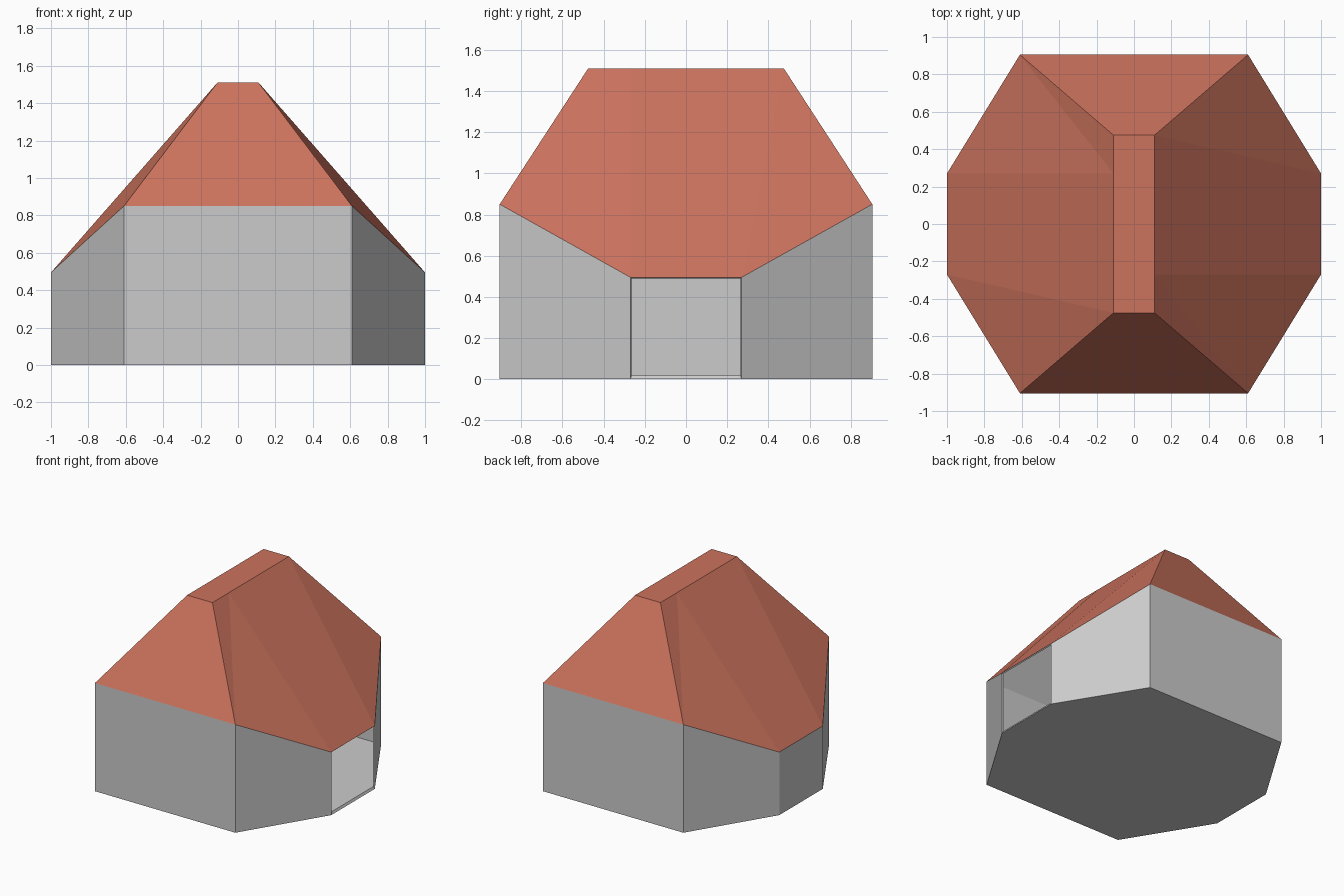
import bpy

if "Cube" in bpy.data.objects:
    bpy.data.objects.remove(bpy.data.objects["Cube"])

# Eave outline: (x, y, eave height), counter-clockwise from the front right corner
quarter = [(0.61, -0.905, 0.85), (1.0, -0.27, 0.495)]
right = quarter + [(x, -y, z) for x, y, z in reversed(quarter)]
eave = right + [(-x, -y, z) for x, y, z in right]
ground = [(x, y, 0) for x, y, z in eave]
n = len(eave)

# Ridge outline: the eave octagon squeezed into a narrow strip
ridge_right = [(0.11, y, 1.51) for y in (-0.475, -0.27, 0.27, 0.475)]
ridge = ridge_right + [(-x, -y, z) for x, y, z in ridge_right]


def make_shell(name, verts, faces, thickness, mats=()):
    """Thin shell whose thickness grows inward."""
    mesh = bpy.data.meshes.new(name)
    mesh.from_pydata(verts, [], faces)
    for m in mats:
        mesh.materials.append(m)
    obj = bpy.data.objects.new(name, mesh)
    bpy.context.collection.objects.link(obj)
    mod = obj.modifiers.new("thickness", 'SOLIDIFY')
    mod.thickness = thickness
    mod.offset = -1
    mod.use_even_offset = True
    if mats:
        mod.material_offset = 1      # plain grey underside
        mod.material_offset_rim = 1
    return obj


# Walls and floor, with the right side (+x) left open as a doorway
door_side = 1
walls = [(i, (i + 1) % n, (i + 1) % n + n, i + n)
         for i in range(n) if i != door_side]
floor = tuple(reversed(range(n)))
make_shell("walls_and_floor", ground + eave, walls + [floor], 0.012)

# Faceted roof: each side split into two triangles, plus the flat ridge
red = bpy.data.materials.new("roof_red")
red.diffuse_color = (0.6, 0.17, 0.11, 1)
red.use_nodes = True
red.node_tree.nodes["Principled BSDF"].inputs["Base Color"].default_value = red.diffuse_color
slopes = []
for i in range(n):
    j = (i + 1) % n
    slopes += [(i, j, j + n), (i, j + n, i + n)]
top = tuple(range(n, 2 * n))
make_shell("roof", eave + ridge, slopes + [top], 0.01, (red, None))
